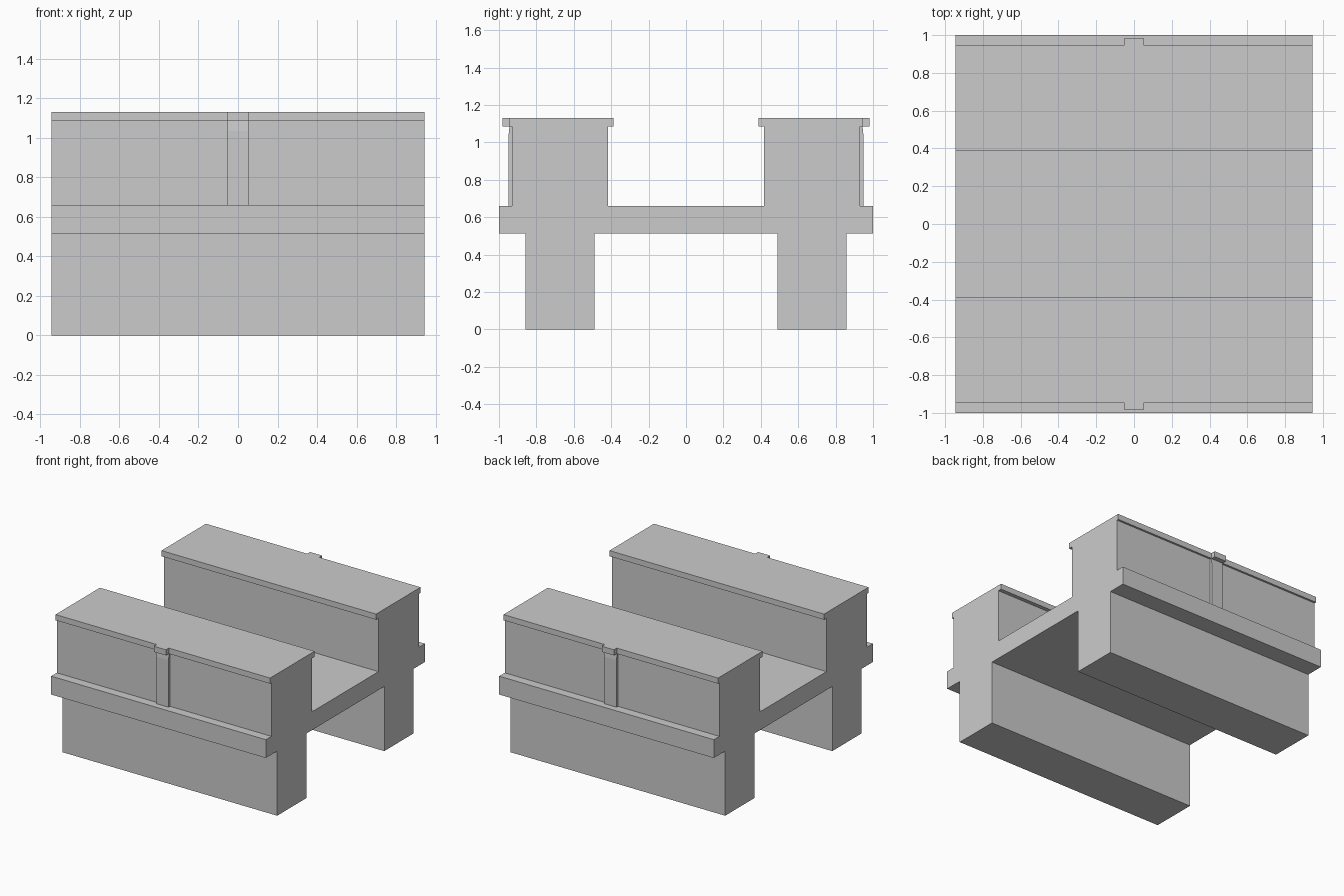
import bpy
import bmesh

if "Cube" in bpy.data.objects:
    bpy.data.objects.remove(bpy.data.objects["Cube"])

stone = bpy.data.materials.new("grey stone")
stone.diffuse_color = (0.6, 0.6, 0.6, 1)
stone.use_nodes = True
stone.node_tree.nodes["Principled BSDF"].inputs["Base Color"].default_value = stone.diffuse_color

HALF = 0.945    # half length along x
PIER = 0.053    # half width of the pilaster


def extrude(name, profile, half_x):
    """Extrude a (y, z) profile symmetrically along x."""
    bm = bmesh.new()
    face = bm.faces.new([bm.verts.new((-half_x, y, z)) for y, z in profile])
    out = bmesh.ops.extrude_face_region(bm, geom=[face])
    verts = [g for g in out["geom"] if isinstance(g, bmesh.types.BMVert)]
    bmesh.ops.translate(bm, verts=verts, vec=(2 * half_x, 0, 0))
    bmesh.ops.recalc_face_normals(bm, faces=bm.faces)
    mesh = bpy.data.meshes.new(name)
    bm.to_mesh(mesh)
    bm.free()
    mesh.materials.append(stone)
    obj = bpy.data.objects.new(name, mesh)
    bpy.context.collection.objects.link(obj)
    return obj


# Bridge body: legs, deck, side walls and overhanging caps in one section
half = [(0.418, 0.66), (0.418, 1.085), (0.387, 1.085), (0.387, 1.13),
        (0.946, 1.13), (0.946, 1.085), (0.93, 1.085), (0.93, 0.66),
        (1.0, 0.66), (1.0, 0.514), (0.857, 0.514), (0.857, 0.0),
        (0.49, 0.0), (0.49, 0.514)]
extrude("bridge_body", half + [(-y, z) for y, z in reversed(half)], HALF)

# Pilaster with projecting cap in the middle of each outer wall
pier = [(0.92, 0.66), (0.949, 0.66), (0.949, 1.035), (0.944, 1.085),
        (0.982, 1.085), (0.982, 1.13), (0.92, 1.13)]
for name, side in (("front_pilaster", -1), ("back_pilaster", 1)):
    extrude(name, [(side * y, z) for y, z in pier], PIER)
